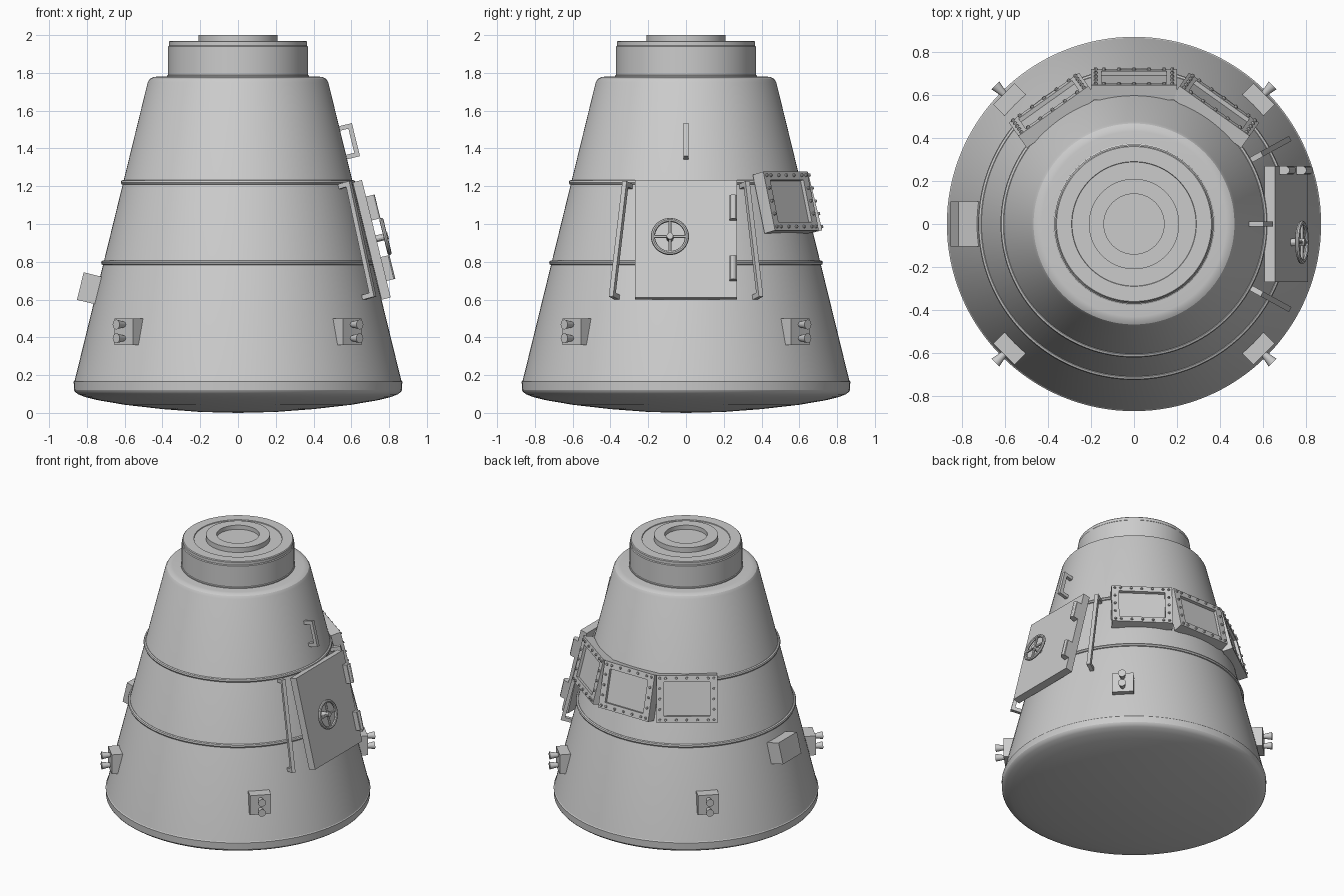
import bpy, bmesh
from math import radians, atan, pi, cos, sin
from mathutils import Matrix, Vector

if "Cube" in bpy.data.objects:
    bpy.data.objects.remove(bpy.data.objects["Cube"])

SLOPE = 0.245
TILT = atan(SLOPE)


def cone_r(z):
    return 0.865 - SLOPE * (z - 0.17)


def wall(az, z):
    """Frame on the hull: X out along the normal, Y sideways, Z up the slope."""
    return (Matrix.Rotation(radians(az), 4, 'Z') @ Matrix.Translation((cone_r(z), 0, z))
            @ Matrix.Rotation(-TILT, 4, 'Y'))


def finish(name, bm, angle=30):
    bmesh.ops.recalc_face_normals(bm, faces=bm.faces)
    me = bpy.data.meshes.new(name)
    bm.to_mesh(me)
    bm.free()
    ob = bpy.data.objects.new(name, me)
    bpy.context.collection.objects.link(ob)
    bpy.ops.object.select_all(action='DESELECT')
    ob.select_set(True)
    bpy.context.view_layer.objects.active = ob
    bpy.ops.object.shade_smooth_by_angle(angle=radians(angle))
    return ob


def box(bm, m, lo, hi):
    lo, hi = Vector(lo), Vector(hi)
    mat = m @ Matrix.Translation((lo + hi) / 2) @ Matrix.Diagonal((*(hi - lo), 1))
    bmesh.ops.create_cube(bm, size=1, matrix=mat)


def rod(bm, m, p, q, r1, r2=None, n=12):
    p, q = Vector(p), Vector(q)
    d = q - p
    mat = m @ Matrix.Translation((p + q) / 2) @ d.to_track_quat('Z', 'Y').to_matrix().to_4x4()
    bmesh.ops.create_cone(bm, cap_ends=True, segments=n, radius1=r1,
                          radius2=r1 if r2 is None else r2, depth=d.length, matrix=mat)


def lathe(name, profile, steps=128, closed=False):
    bm = bmesh.new()
    vs = [bm.verts.new((r, 0, z)) for r, z in profile]
    es = [bm.edges.new(e) for e in zip(vs, vs[1:])]
    if closed:
        es.append(bm.edges.new((vs[-1], vs[0])))
    bmesh.ops.spin(bm, geom=vs + es, cent=(0, 0, 0), axis=(0, 0, 1),
                   angle=2 * pi, steps=steps, use_merge=True)
    bmesh.ops.remove_doubles(bm, verts=bm.verts, dist=1e-5)
    return finish(name, bm)


def torus(bm, m, R, r, n=40, k=8):
    """Ring around the local X axis."""
    g = [[bm.verts.new(m @ Vector((r * sin(b), (R + r * cos(b)) * cos(a), (R + r * cos(b)) * sin(a))))
          for b in (2 * pi * j / k for j in range(k))] for a in (2 * pi * i / n for i in range(n))]
    for i in range(n):
        for j in range(k):
            bm.faces.new((g[i][j], g[(i + 1) % n][j], g[(i + 1) % n][(j + 1) % k], g[i][(j + 1) % k]))


# Hull and heat shield
lathe("hull", [(0.868, 0.12), (0.87, 0.165), (0.865, 0.17), (cone_r(1.75), 1.75), (0.467, 1.768),
               (0.45, 1.777), (0.43, 1.78), (0.30, 1.78)])
lathe("heat_shield", [(0, 0), (0.2, 0.005), (0.4, 0.02), (0.6, 0.043), (0.74, 0.067), (0.81, 0.084),
                      (0.845, 0.098), (0.862, 0.11), (0.868, 0.122)])

# Docking collar with raised port ring
lathe("docking_collar", [(0.375, 1.77), (0.375, 1.787), (0.37, 1.79), (0.37, 1.94), (0.365, 1.945),
                         (0.365, 1.965), (0.36, 1.97), (0.29, 1.97), (0.288, 1.965), (0.21, 1.965),
                         (0.21, 2.0), (0.14, 2.0), (0.14, 1.97), (0, 1.97)])

# Seam bands around the hull
for name, z in (("lower_band", 0.795), ("upper_band", 1.22)):
    R = cone_r(z)
    lathe(name, [(R + 0.013 * cos(a), z + 0.013 * sin(a)) for a in (pi * i / 4 for i in range(8))],
          closed=True)

# Side hatch, hinges and hand wheel
M = wall(0, 0.91)
bm = bmesh.new()
box(bm, M, (0.0, -0.27, -0.32), (0.05, 0.27, 0.32))
finish("hatch", bm)
bm = bmesh.new()
for z in (-0.165, 0.165):
    box(bm, M, (0.03, 0.23, z - 0.065), (0.085, 0.27, z + 0.065))
    rod(bm, M, (0.08, 0.25, z - 0.065), (0.08, 0.25, z + 0.065), 0.017)
finish("hatch_hinges", bm)
bm = bmesh.new()
W = M @ Matrix.Translation((0.1, -0.085, 0.0))
torus(bm, W, 0.09, 0.011)
rod(bm, W, (0, -0.09, 0), (0, 0.09, 0), 0.008)
rod(bm, W, (0, 0, -0.09), (0, 0, 0.09), 0.008)
rod(bm, W, (-0.06, 0, 0), (0.015, 0, 0), 0.018)
finish("hatch_wheel", bm)

# Grab rails beside the hatch and a small handle above it
for name, az, z, half, w in (("left_rail", -28.7, 0.905, 0.315, 0.013),
                             ("right_rail", 28.7, 0.905, 0.315, 0.013),
                             ("upper_handle", 0, 1.43, 0.09, 0.012)):
    bm = bmesh.new()
    M = wall(az, z)
    box(bm, M, (0.045, -w, -half), (0.07, w, half))
    for s in (-1, 1):
        zc = s * (half - w)
        box(bm, M, (-0.02, -w, zc - w), (0.06, w, zc + w))
    finish(name, bm)

# Three bolted windows on the back
for i, az in enumerate((54.5, 90, 125.5)):
    M = wall(az, 1.11)
    bm = bmesh.new()
    for s in (-1, 1):
        lo, hi = sorted((s * 0.152, s * 0.2))
        box(bm, M, (-0.02, lo, -0.16), (0.05, hi, 0.16))
        lo, hi = sorted((s * 0.115, s * 0.16))
        box(bm, M, (-0.02, -0.152, lo), (0.05, 0.152, hi))
    finish(f"window_frame_{i + 1}", bm)
    bm = bmesh.new()
    box(bm, M, (-0.02, -0.155, -0.12), (0.03, 0.155, 0.12))
    finish(f"window_pane_{i + 1}", bm)
    bm = bmesh.new()
    spots = [(0.07 * k, s * 0.14) for k in range(-2, 3) for s in (-1, 1)]
    spots += [(s * 0.178, 0.07 * k) for k in (-2, -1, 0, 1, 2) for s in (-1, 1)]
    for y, z in spots:
        rod(bm, M, (0.045, y, z), (0.06, y, z), 0.01, 0.007, 8)
    finish(f"window_bolts_{i + 1}", bm)

# Thruster blocks with paired nozzles
for i in range(4):
    M = Matrix.Rotation(radians(45 + 90 * i), 4, 'Z')
    bm = bmesh.new()
    box(bm, M, (0.75, -0.07, 0.36), (0.855, 0.07, 0.5))
    finish(f"thruster_block_{i + 1}", bm)
    bm = bmesh.new()
    for z in (0.395, 0.468):
        rod(bm, M, (0.85, 0, z), (0.912, 0, z), 0.014, 0.026, 20)
    finish(f"thruster_nozzles_{i + 1}", bm)

# Equipment box opposite the hatch
bm = bmesh.new()
box(bm, wall(180, 0.65), (-0.03, -0.105, -0.075), (0.09, 0.105, 0.075))
finish("equipment_box", bm)
